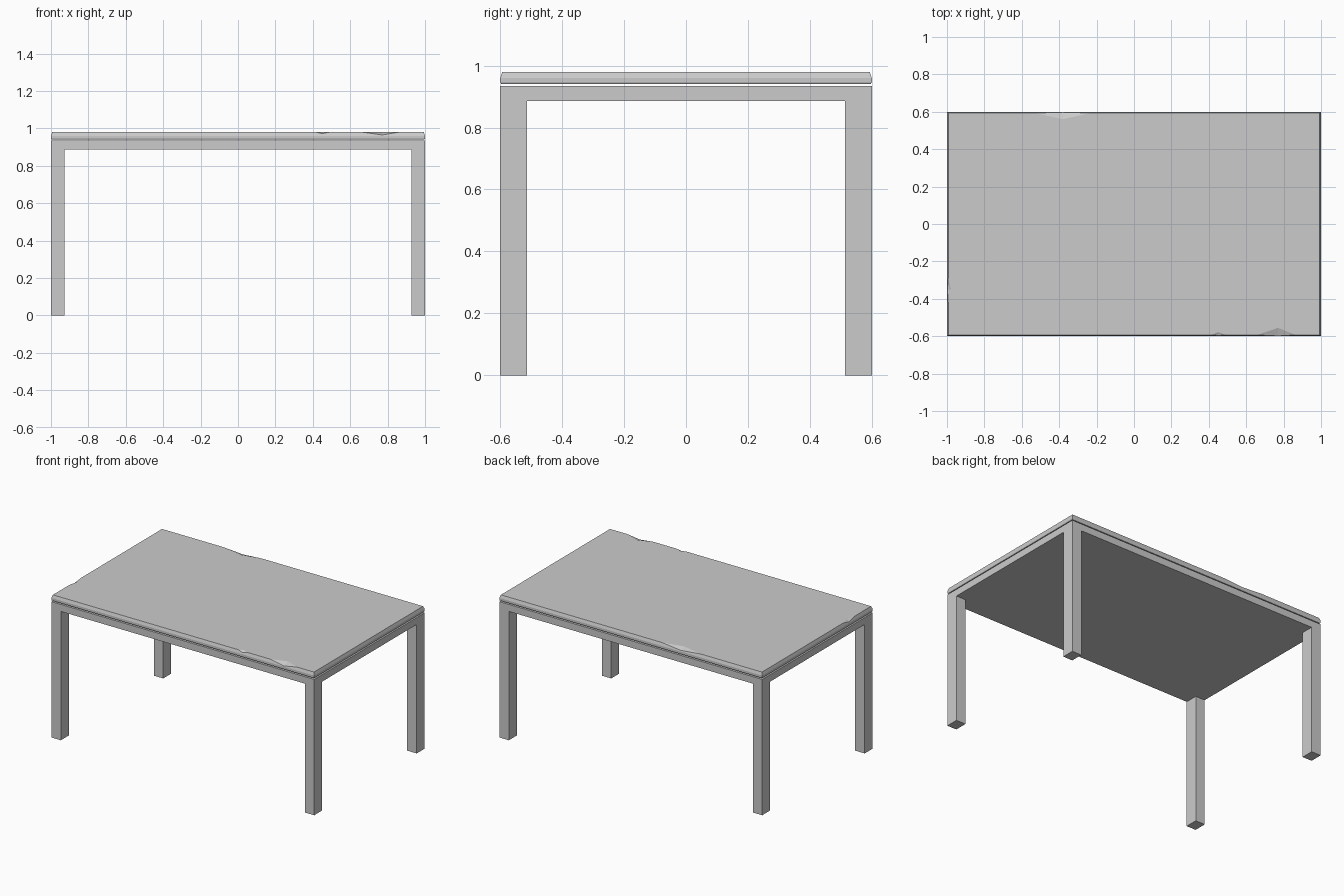
import bpy, bmesh
from mathutils import Vector

if "Cube" in bpy.data.objects:
    bpy.data.objects.remove(bpy.data.objects["Cube"])

HX, HY = 1.0, 0.6            # half length and half width
LEG_X, LEG_Y = 0.072, 0.087  # leg section
APRON_Z, FRAME_Z = 0.886, 0.934
TOP_Z = 0.98


def finish(bm, name):
    bmesh.ops.recalc_face_normals(bm, faces=bm.faces[:])
    mesh = bpy.data.meshes.new(name)
    bm.to_mesh(mesh)
    bm.free()
    obj = bpy.data.objects.new(name, mesh)
    bpy.context.collection.objects.link(obj)
    return obj


def extrude(bm, faces, dz):
    geom = bmesh.ops.extrude_face_region(bm, geom=faces)["geom"]
    verts = [g for g in geom if isinstance(g, bmesh.types.BMVert)]
    bmesh.ops.translate(bm, verts=verts, vec=(0, 0, dz))


# Solid frame with four legs drawn out of its corners
bm = bmesh.new()
bmesh.ops.create_grid(bm, x_segments=3, y_segments=3, size=1)
for v in bm.verts:
    x, y = v.co.x, v.co.y
    v.co.x = (HX if abs(x) > 0.5 else HX - LEG_X) * (1 if x > 0 else -1)
    v.co.y = (HY if abs(y) > 0.5 else HY - LEG_Y) * (1 if y > 0 else -1)
    v.co.z = APRON_Z
extrude(bm, bm.faces[:], FRAME_Z - APRON_Z)
corners = []
for f in bm.faces:
    c = f.calc_center_median()
    if abs(c.z - APRON_Z) < 1e-4 and abs(c.x) > HX - LEG_X and abs(c.y) > HY - LEG_Y:
        corners.append(f)
extrude(bm, corners, -APRON_Z)
finish(bm, "frame_with_legs")

# Table top: stacked rectangles give the chamfered edge
bm = bmesh.new()
rings = []
for inset, z in [(0.003, 0.941), (0, 0.946), (0, 0.960), (0.007, TOP_Z)]:
    x, y = HX - inset, HY - inset
    rings.append([bm.verts.new(p) for p in
                  ((-x, -y, z), (x, -y, z), (x, y, z), (-x, y, z))])
bm.faces.new(rings[0])
bm.faces.new(rings[-1])
for low, high in zip(rings, rings[1:]):
    for i in range(4):
        j = (i + 1) % 4
        bm.faces.new((low[i], low[j], high[j], high[i]))
top = finish(bm, "table_top")


# Worn chips in the top edge
def chip(start, end, low, outward, depth, drop):
    """Cut a triangular chip from start to end along one edge."""
    out = Vector(outward)
    along = Vector((abs(out.y), abs(out.x), 0))
    edge = out * (HX if out.x else HY) + Vector((0, 0, TOP_Z))
    pts = [edge + along * start, edge + along * end,
           edge + along * low - out * depth,
           edge + along * low - Vector((0, 0, drop))]
    up = Vector((0, 0, 0.05))
    bm = bmesh.new()
    for p in pts:
        for shift in (Vector(), up, out * 0.08, up + out * 0.08):
            bm.verts.new(p + shift)
    hull = bmesh.ops.convex_hull(bm, input=bm.verts[:])
    loose = [v for v in bm.verts if not v.link_faces]
    bmesh.ops.delete(bm, geom=loose, context='VERTS')
    cutter = finish(bm, "chip_cutter")
    cutter.hide_render = True
    cutter.hide_set(True)
    mod = top.modifiers.new("chip", 'BOOLEAN')
    mod.operation = 'DIFFERENCE'
    mod.solver = 'EXACT'
    mod.object = cutter


chip(0.64, 0.88, 0.77, (0, -1, 0), 0.045, 0.016)
chip(0.40, 0.51, 0.45, (0, -1, 0), 0.022, 0.010)
chip(-0.56, -0.20, -0.38, (0, 1, 0), 0.040, 0.014)
chip(-0.45, -0.26, -0.35, (-1, 0, 0), 0.022, 0.014)
